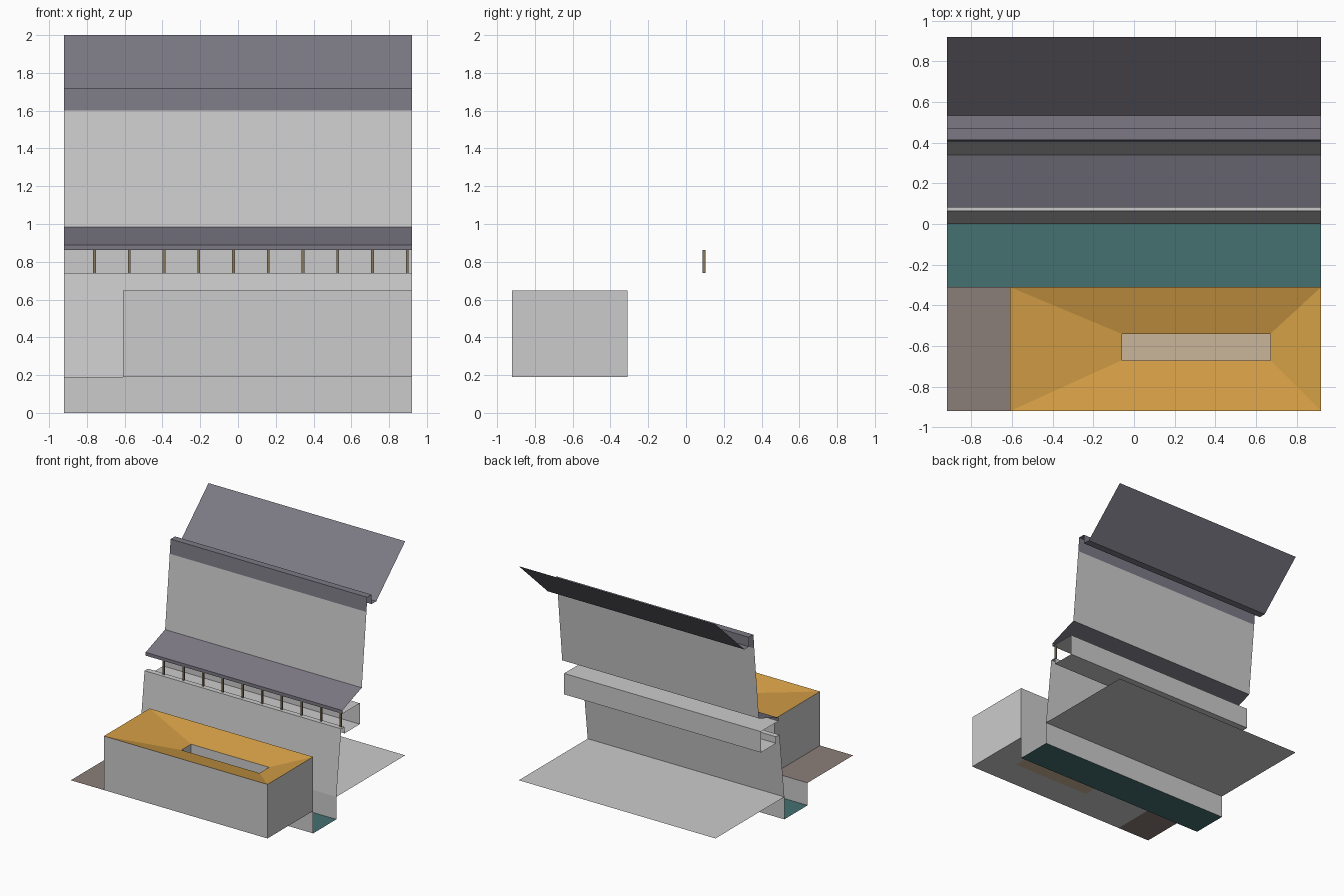
import bpy, bmesh

if "Cube" in bpy.data.objects:
    bpy.data.objects.remove(bpy.data.objects["Cube"])

W = 0.92  # half length of the street section


def material(name, rgb):
    m = bpy.data.materials.new(name)
    m.diffuse_color = (*rgb, 1)
    m.use_nodes = True
    m.node_tree.nodes["Principled BSDF"].inputs["Base Color"].default_value = m.diffuse_color
    return m


slate = material("slate", (0.20, 0.19, 0.23))
water = material("water", (0.06, 0.16, 0.16))
paving = material("paving", (0.26, 0.21, 0.19))
tile = material("tile", (0.65, 0.34, 0.06))
sand = material("sand", (0.60, 0.47, 0.32))
wood = material("wood", (0.25, 0.19, 0.11))


def finish(name, bm, mat=None):
    mesh = bpy.data.meshes.new(name)
    bm.to_mesh(mesh)
    bm.free()
    ob = bpy.data.objects.new(name, mesh)
    bpy.context.collection.objects.link(ob)
    if mat:
        mesh.materials.append(mat)
    return ob


def strip(name, profile, mat=None, x0=-W, x1=W):
    """Sweep an open (y, z) profile along x as a thin sheet."""
    bm = bmesh.new()
    rows = [[bm.verts.new((x, y, z)) for x in (x0, x1)] for y, z in profile]
    for (a, b), (c, d) in zip(rows, rows[1:]):
        bm.faces.new((a, b, d, c))
    return finish(name, bm, mat)


def ring(bm, x0, x1, y0, y1, z):
    return [bm.verts.new((x, y, z)) for x, y in ((x0, y0), (x1, y0), (x1, y1), (x0, y1))]


def loft(name, rects, mat=None, cap=False):
    """Bridge successive rectangles (x0, x1, y0, y1, z), optionally filling the last."""
    bm = bmesh.new()
    rings = [ring(bm, *r) for r in rects]
    for a, b in zip(rings, rings[1:]):
        for i in range(4):
            j = (i + 1) % 4
            bm.faces.new((a[i], a[j], b[j], b[i]))
    if cap:
        bm.faces.new(rings[-1])
    return finish(name, bm, mat)


# Canal and ground sheets
strip("canal_front_wall", [(-0.31, 0.19), (-0.31, 0)])
strip("canal_water", [(-0.31, 0), (0, 0)], water)
strip("canal_back_wall", [(0, 0), (0, 0.19)])
strip("rear_ground", [(0, 0.19), (W, 0.19)])
strip("side_paving", [(-W, 0.19), (-0.31, 0.19)], paving, x1=-0.61)

# Leaning lower wall with the recessed gallery above it
strip("lower_wall_and_gallery", [(0, 0.19), (0.065, 0.74), (0.11, 0.74), (0.11, 0.685),
                                 (0.314, 0.685), (0.314, 0.862), (0.08, 0.862)])
strip("gallery_roof", [(0.08, 0.862), (0.08, 0.89), (0.34, 0.983)], slate)

# Gallery posts
for i in range(10):
    x = -0.76 + i * 0.184
    r = 0.007
    loft("gallery_post", [(x - r, x + r, 0.095 - r, 0.095 + r, z) for z in (0.74, 0.862)], wood)

# Leaning upper wall, stepped gutter and main roof
strip("upper_wall", [(0.34, 0.983), (0.402, 1.6)])
strip("fascia_and_gutter", [(0.402, 1.6), (0.413, 1.72), (0.472, 1.72),
                            (0.472, 1.64), (0.533, 1.64)], slate)
strip("main_roof", [(0.533, 1.64), (W, 2.0)], slate)

# Courtyard house: outer walls, inward sloping roof, inner walls and floors
outer = (-0.61, W, -W, -0.31)
inner = (-0.06, 0.67, -0.67, -0.54)
loft("house_walls", [(*outer, 0.19), (*outer, 0.647)])
loft("house_roof", [(*outer, 0.647), (*inner, 0.58)], tile)
loft("courtyard_walls", [(*inner, 0.58), (*inner, 0.19)])
loft("house_floor", [(*outer, 0.19), (*inner, 0.19)])
loft("courtyard_floor", [(*inner, 0.19)], sand, cap=True)
